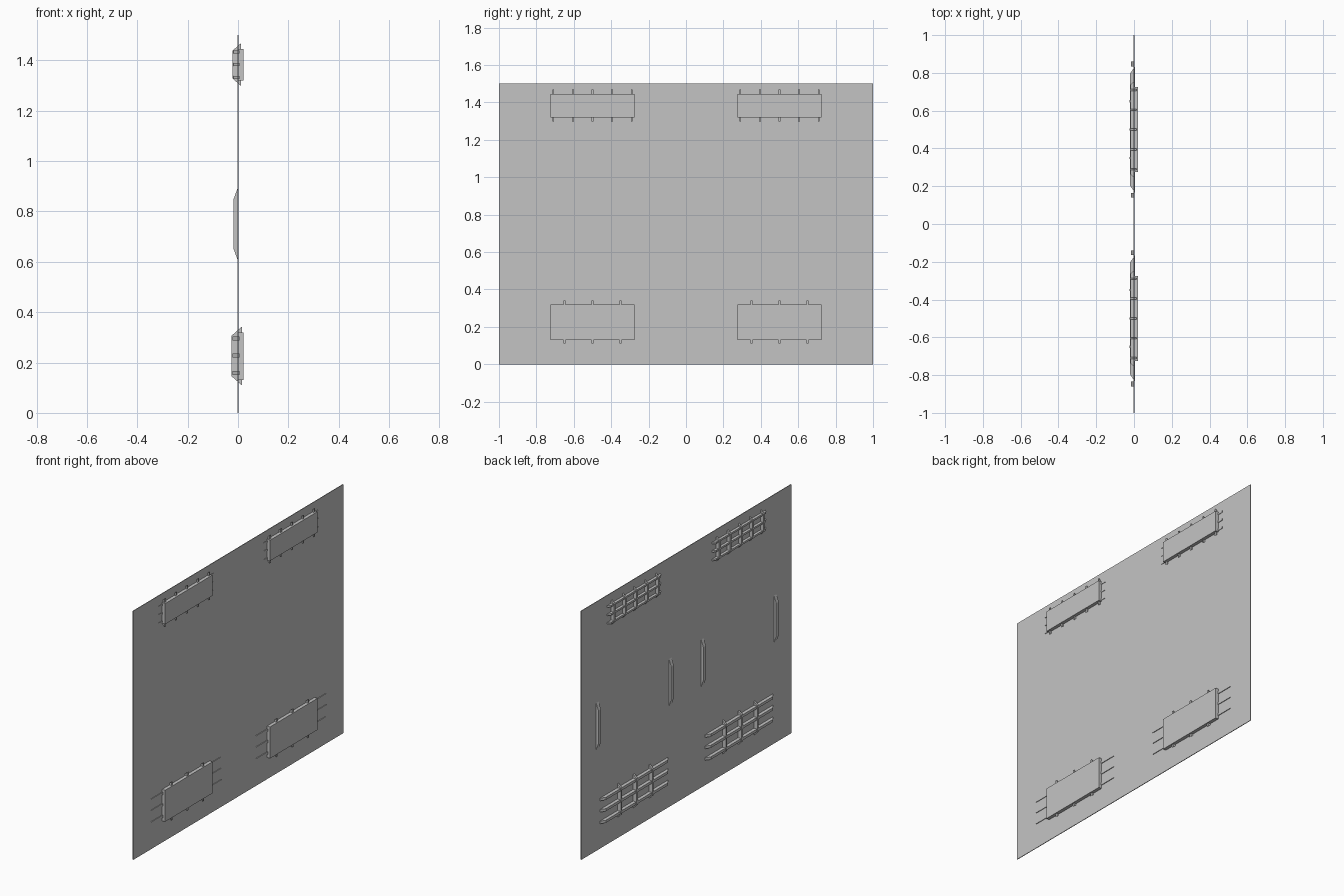
import bpy

cube = bpy.data.objects.get("Cube")
if cube:
    bpy.data.objects.remove(cube, do_unlink=True)

grey = bpy.data.materials.new("plain_grey")
grey.use_nodes = True
colour = (0.55, 0.55, 0.55, 1)
grey.diffuse_color = colour
grey.node_tree.nodes["Principled BSDF"].inputs["Base Color"].default_value = colour


def add_mesh(name, verts, faces):
    mesh = bpy.data.meshes.new(name)
    mesh.from_pydata(verts, [], faces)
    mesh.materials.append(grey)
    obj = bpy.data.objects.new(name, mesh)
    bpy.context.collection.objects.link(obj)
    # Consistent outward normals
    import bmesh
    bm = bmesh.new()
    bm.from_mesh(mesh)
    bmesh.ops.recalc_face_normals(bm, faces=bm.faces)
    bm.to_mesh(mesh)
    bm.free()
    return obj


FACES = [(0, 1, 2, 3), (7, 6, 5, 4), (0, 4, 5, 1),
         (1, 5, 6, 2), (2, 6, 7, 3), (3, 7, 4, 0)]


def bar(name, axis, start, end, centre, width, x_out, x_in, taper=0.0):
    """Bar along y or z; its outer (-x) face is shortened by taper at each end."""
    verts = []
    for side in (-width / 2, width / 2):
        for x, along in ((x_in, start), (x_in, end),
                         (x_out, end - taper), (x_out, start + taper)):
            across = centre + side
            verts.append((x, along, across) if axis == "y" else (x, across, along))
    return add_mesh(name, verts, FACES)


# Large thin wall sheet
bar("wall_sheet", "y", -1, 1, 0.75, 1.5, -0.002, 0.002)

for label, s in (("front", -1), ("back", 1)):
    mid = 0.5 * s

    # Raised panels on the right-hand face
    bar(f"{label}_lower_panel", "y", mid - 0.225, mid + 0.225, 0.225, 0.19, 0, 0.022)
    bar(f"{label}_upper_panel", "y", mid - 0.225, mid + 0.225, 1.383, 0.125, 0, 0.022)

    # Lower grille
    for i, z in enumerate((0.158, 0.228, 0.296)):
        bar(f"{label}_lower_rail_{i}", "y", mid - 0.335, mid + 0.335, z, 0.016,
            -0.022, 0.006, 0.04)
    for i in (-1, 0, 1):
        bar(f"{label}_lower_upright_{i + 1}", "z", 0.11, 0.342, mid + 0.15 * i, 0.012,
            -0.025, 0.015, 0.035)

    # Upper grille
    for i, z in enumerate((1.332, 1.383, 1.433)):
        bar(f"{label}_upper_rail_{i}", "y", mid - 0.262, mid + 0.262, z, 0.011,
            -0.018, 0.005, 0.025)
    for i in range(-2, 3):
        bar(f"{label}_upper_upright_{i + 2}", "z", 1.298, 1.468, mid + 0.105 * i, 0.01,
            -0.022, 0.012, 0.03)

    # Pull handles
    for part, y in (("inner", 0.153), ("outer", 0.847)):
        bar(f"{label}_{part}_handle", "z", 0.6, 0.9, y * s, 0.024, -0.017, 0.001, 0.05)
